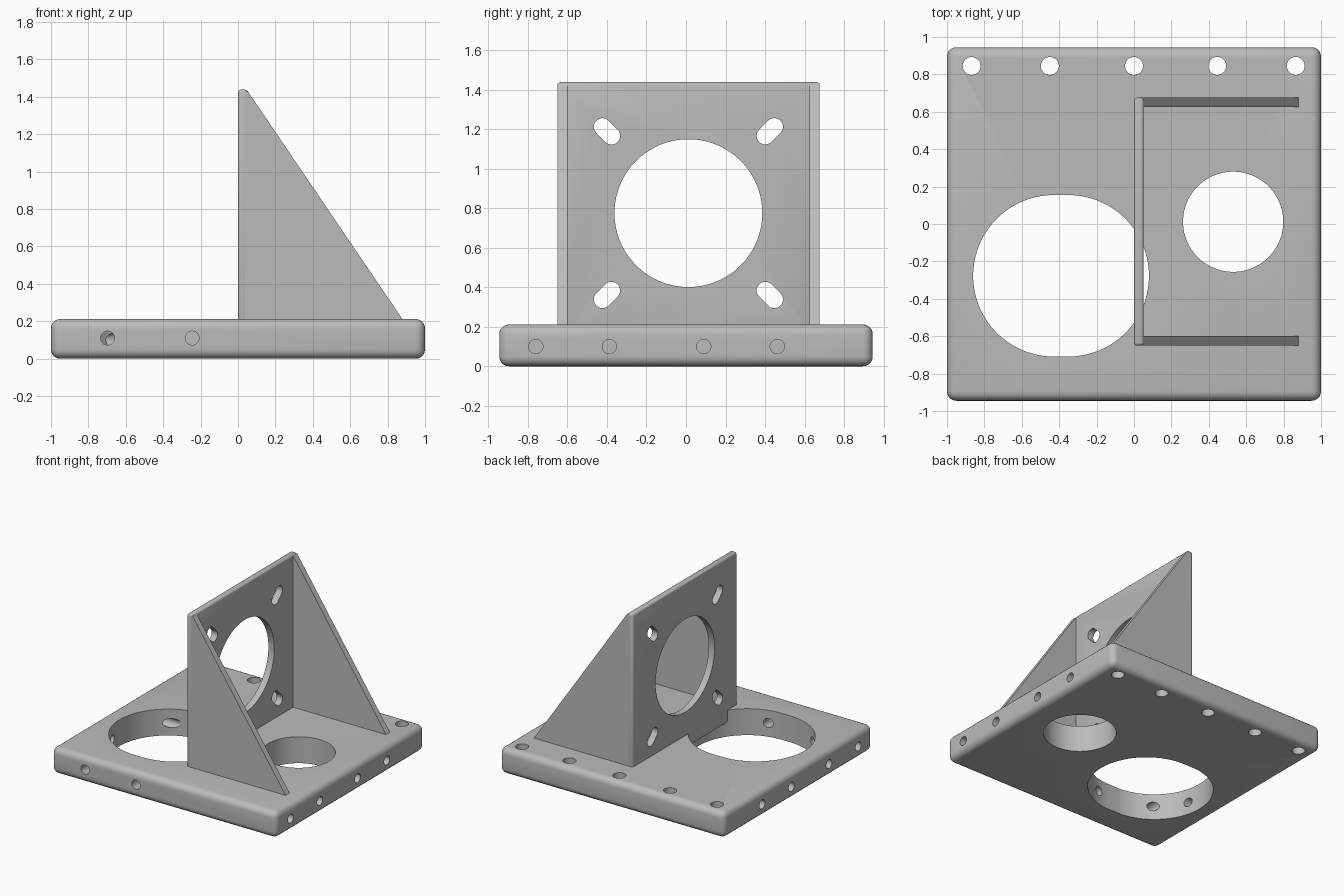
import bpy
import bmesh
from math import cos, sin, pi, radians

default = bpy.data.objects.get("Cube")
if default:
    bpy.data.objects.remove(default, do_unlink=True)

GREY = (0.5, 0.5, 0.5, 1.0)
metal = bpy.data.materials.new("plain grey")
metal.use_nodes = True
metal.diffuse_color = GREY
metal.node_tree.nodes["Principled BSDF"].inputs["Base Color"].default_value = GREY


def add_object(name, bm):
    bmesh.ops.recalc_face_normals(bm, faces=bm.faces[:])
    mesh = bpy.data.meshes.new(name)
    bm.to_mesh(mesh)
    bm.free()
    mesh.materials.append(metal)
    obj = bpy.data.objects.new(name, mesh)
    bpy.context.scene.collection.objects.link(obj)
    return obj


def prism(name, profile, axis, start, end):
    """Extrude a 2D profile along one axis."""
    place = {"X": lambda u, v, h: (h, u, v),
             "Y": lambda u, v, h: (u, h, v),
             "Z": lambda u, v, h: (u, v, h)}[axis]
    bm = bmesh.new()
    low = [bm.verts.new(place(u, v, start)) for u, v in profile]
    high = [bm.verts.new(place(u, v, end)) for u, v in profile]
    bm.faces.new(low)
    bm.faces.new(high)
    for i in range(len(low)):
        j = (i + 1) % len(low)
        bm.faces.new((low[i], low[j], high[j], high[i]))
    return add_object(name, bm)


def rounded_block(name, lo, hi, radius, segments):
    bm = bmesh.new()
    bmesh.ops.create_cube(bm, size=1)
    for v in bm.verts:
        for k in range(3):
            v.co[k] = hi[k] if v.co[k] > 0 else lo[k]
    bmesh.ops.bevel(bm, geom=bm.edges[:], offset=radius, segments=segments,
                    profile=0.5, affect="EDGES")
    return add_object(name, bm)


def slot(u, v, radius, half=0.0, angle=0.0, steps=48):
    """Circle outline, stretched into a slot when half is above zero."""
    points = []
    for i in range(steps):
        a = 2 * pi * (i + 0.5) / steps
        shift = half if cos(a) > 0 else -half
        x, y = radius * cos(a) + shift, radius * sin(a)
        points.append((u + x * cos(angle) - y * sin(angle),
                       v + x * sin(angle) + y * cos(angle)))
    return points


def drill(target, profile, axis, start, end):
    cutter = prism("cutter", profile, axis, start, end)
    cutter.hide_render = True
    mod = target.modifiers.new("drill", "BOOLEAN")
    mod.operation = "DIFFERENCE"
    mod.solver = "EXACT"
    mod.object = cutter
    bpy.context.view_layer.objects.active = target
    bpy.ops.object.modifier_apply(modifier=mod.name)
    bpy.data.objects.remove(cutter, do_unlink=True)


# Base slab with rounded edges
base = rounded_block("base", (-1, -0.945, 0), (1, 0.945, 0.212), 0.05, 5)

# Two large openings and the row of mounting holes
drill(base, slot(-0.39, -0.277, 0.432, 0.038, steps=96), "Z", -0.1, 0.4)
drill(base, slot(0.53, 0.012, 0.268, steps=72), "Z", -0.1, 0.4)
for x in (-0.868, -0.45, 0, 0.445, 0.865):
    drill(base, slot(x, 0.845, 0.048, steps=32), "Z", -0.1, 0.4)

# Holes bored into the front and both sides
for x in (-0.697, -0.245):
    drill(base, slot(x, 0.11, 0.037, steps=24), "Y", -1.1, -0.54)
for y in (-0.76, -0.388, 0.09, 0.462):
    for side in (-1, 1):
        ends = sorted((side * 1.1, side * 0.6))
        drill(base, slot(y, 0.1, 0.036, steps=24), "X", *ends)

# Upright mounting plate with round opening and four diagonal slots
MID_Y, MID_Z = 0.012, 0.775
plate = rounded_block("upright_plate", (0, -0.65, 0.11), (0.052, 0.675, 1.438), 0.015, 3)
drill(plate, slot(MID_Y, MID_Z, 0.374, steps=96), "X", -0.1, 0.2)
for sy in (-1, 1):
    for sz in (-1, 1):
        outline = slot(MID_Y + sy * 0.412, MID_Z + sz * 0.414, 0.044, 0.032,
                       radians(45) * sy * sz, steps=32)
        drill(plate, outline, "X", -0.1, 0.2)

# Triangular side gussets
gusset = [(0.025, 0.15), (0.025, 1.425), (0.052, 1.43), (0.88, 0.21), (0.88, 0.15)]
right_gusset = prism("front_gusset", gusset, "Y", -0.65, -0.6)
left_gusset = prism("back_gusset", gusset, "Y", 0.626, 0.675)

# Smooth the curved walls and keep the corners crisp
bpy.ops.object.select_all(action="DESELECT")
for obj in (base, plate, right_gusset, left_gusset):
    obj.select_set(True)
bpy.context.view_layer.objects.active = base
bpy.ops.object.shade_smooth_by_angle(angle=radians(30))
